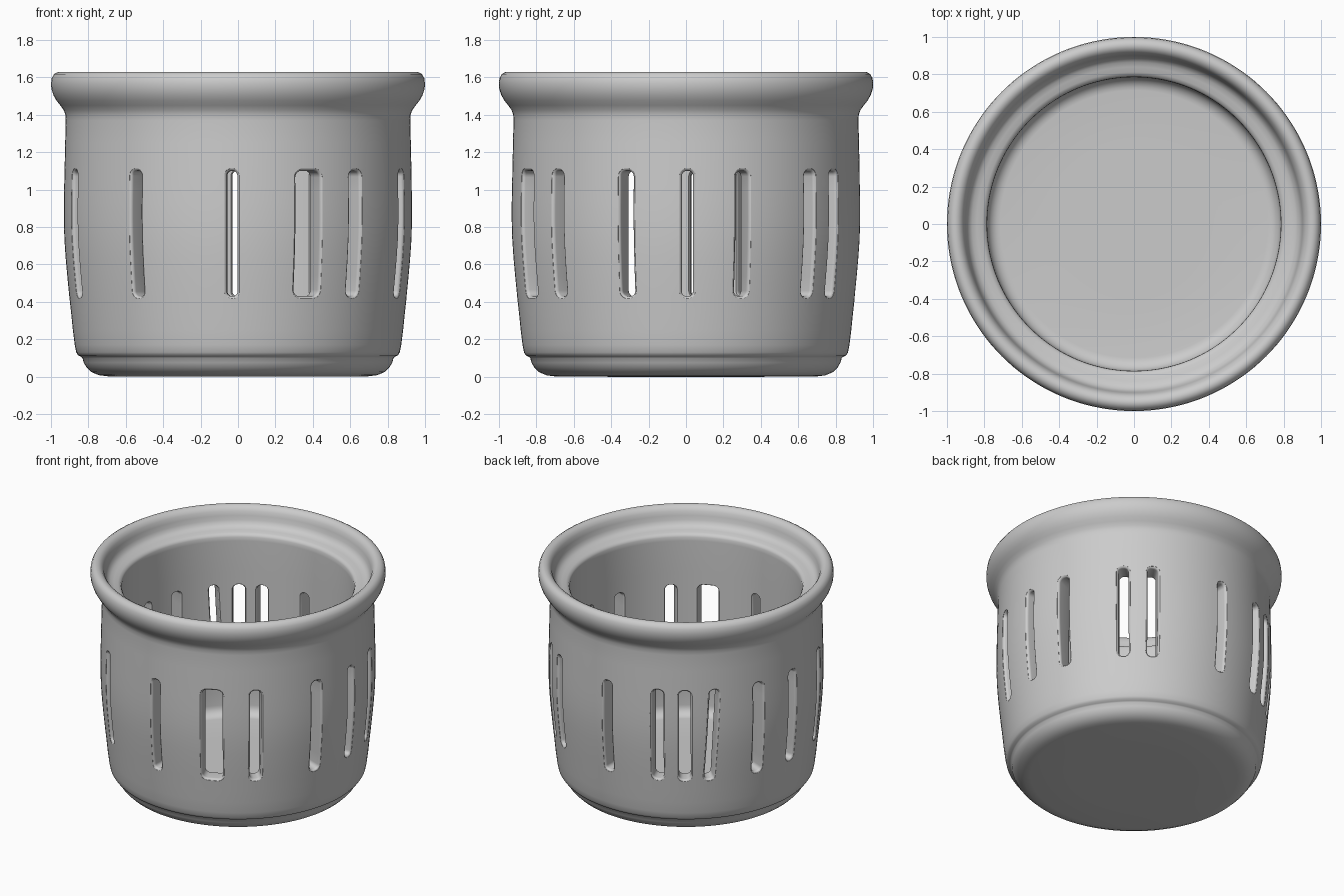
import bpy, bmesh, math
from mathutils import Vector, Matrix

cube = bpy.data.objects.get("Cube")
if cube:
    bpy.data.objects.remove(cube, do_unlink=True)

# Material
grey = bpy.data.materials.new("plain grey")
grey.use_nodes = True
COLOR = (0.6, 0.6, 0.6, 1)
grey.diffuse_color = COLOR
grey.node_tree.nodes["Principled BSDF"].inputs["Base Color"].default_value = COLOR

INNER = 0.785                       # inside wall radius
SLOT_LOW, SLOT_HIGH = 0.43, 1.10    # slot ends

# Wall profile (radius, height): underside, foot, bulging side, flared rim
foot = [(0, 0), (0.4, 0), (0.70, 0.002), (0.745, 0.008), (0.785, 0.025), (0.81, 0.05),
        (0.825, 0.075), (0.832, 0.10), (0.84, 0.107), (0.855, 0.114)]
side = [(0.865, 0.13), (0.873, 0.17), (0.883, 0.25), (0.892, 0.34), (0.902, 0.43),
        (0.912, 0.53), (0.921, 0.63), (0.928, 0.73), (0.931, 0.83), (0.931, 0.93),
        (0.929, 1.03), (0.927, 1.12), (0.924, 1.25), (0.921, 1.37)]
rim = [(0.923, 1.40), (0.932, 1.425), (0.95, 1.45), (0.97, 1.475), (0.987, 1.505),
       (0.997, 1.535), (1.0, 1.565), (0.996, 1.595), (0.984, 1.617), (0.965, 1.628),
       (0.945, 1.628), (0.925, 1.617), (0.91, 1.595), (0.902, 1.565), (0.896, 1.535),
       (0.884, 1.51), (0.865, 1.495), (0.84, 1.488), (0.812, 1.482), (0.794, 1.474),
       (0.786, 1.458)]
inside = [(INNER, z) for z in (1.43, 1.2, 1.0, 0.75, 0.5, 0.3)]
FLOOR, FILLET = 0.135, 0.07
inside += [(INNER - FILLET * (1 - math.cos(a)), FLOOR + FILLET * (1 - math.sin(a)))
           for a in (math.radians(15 * i) for i in range(7))]
inside += [(0.4, FLOOR), (0, FLOOR)]


def new_object(name, bm):
    bmesh.ops.recalc_face_normals(bm, faces=bm.faces)
    mesh = bpy.data.meshes.new(name)
    bm.to_mesh(mesh)
    bm.free()
    obj = bpy.data.objects.new(name, mesh)
    bpy.context.collection.objects.link(obj)
    mesh.materials.append(grey)
    return obj


def lathe(name, profile, steps):
    bm = bmesh.new()
    verts = [bm.verts.new((r, 0, z)) for r, z in profile]
    edges = [bm.edges.new(pair) for pair in zip(verts, verts[1:])]
    bmesh.ops.spin(bm, geom=verts + edges, cent=(0, 0, 0), axis=(0, 0, 1),
                   angle=math.tau, steps=steps, use_duplicate=False)
    bmesh.ops.remove_doubles(bm, verts=bm.verts, dist=1e-5)
    return new_object(name, bm)


def wall_radius(z):
    for (r0, z0), (r1, z1) in zip(side, side[1:]):
        if z0 <= z <= z1:
            return r0 + (r1 - r0) * (z - z0) / (z1 - z0)
    return side[-1][0]


def slot_outline(half, grow):
    """Rounded upright slot as (sideways, height) points."""
    corner = min(half * 0.85, 0.035) + grow
    w = half + grow - corner
    mid, h = (SLOT_LOW + SLOT_HIGH) / 2, (SLOT_HIGH - SLOT_LOW) / 2 + grow - corner
    pts = []
    for q, (sx, sz) in enumerate(((1, 1), (-1, 1), (-1, -1), (1, -1))):
        for i in range(6):
            a = math.pi / 2 * (q + i / 5)
            pts.append((sx * w + corner * math.cos(a), mid + sz * h + corner * math.sin(a)))
        if q in (0, 2):
            continue
        # extra points down the long sides so they follow the bulge
        x = sx * (w + corner)
        pts += [(x, mid + sz * h * (1 - 2 * i / 8)) for i in range(1, 8)]
    return pts


def add_slot(bm, angle, half, lean=0.0, soft=0.02):
    """Cutter that widens where it meets the outer and inner wall."""
    arc = [math.radians(a) for a in (68, 50, 32, 15, 0)]
    outer = [(soft * (1 - math.sin(a)), soft * (1 - math.cos(a))) for a in arc]
    sections = [(True, -0.04, soft)] + [(True, d, g) for d, g in outer]
    sections += [(False, d, g * 0.6) for d, g in reversed(outer)] + [(False, -0.04, soft * 0.6)]
    turn = Matrix.Rotation(math.radians(angle), 3, 'Z')
    rings = []
    for is_outer, depth, grow in sections:
        ring = []
        for w, z in slot_outline(half, grow):
            r = wall_radius(z) - depth if is_outer else INNER + depth
            w += lean * (z - 0.765) / 0.335
            ring.append(bm.verts.new(turn @ Vector((math.sqrt(r * r - w * w), w, z))))
        rings.append(ring)
    for a, b in zip(rings, rings[1:]):
        for i in range(len(a)):
            j = (i + 1) % len(a)
            bm.faces.new((a[i], a[j], b[j], b[i]))
    bm.faces.new(rings[0])
    bm.faces.new(rings[-1])


# Basket body
body = lathe("slotted_basket", foot + side + rim + inside, 144)

# Slots around the wall: (angle, half width, lean)
slots = [(-126, 0.03, 0), (-92, 0.028, 0), (-66, 0.07, 0), (-47.5, 0.037, 0),
         (-20, 0.035, 0), (0.5, 0.03, 0), (19, 0.035, 0), (45.5, 0.035, 0),
         (58, 0.035, 0), (90, 0.03, 0), (113, 0.037, 0), (124.5, 0.04, 0),
         (136, 0.03, 0.017), (157, 0.035, 0), (176, 0.033, 0), (200, 0.035, 0)]
bm = bmesh.new()
for angle, half, lean in slots:
    add_slot(bm, angle, half, lean)
cutter = new_object("slot_cutter", bm)
cutter.hide_render = True

cut = body.modifiers.new("slots", 'BOOLEAN')
cut.operation = 'DIFFERENCE'
cut.solver = 'EXACT'
cut.object = cutter

bpy.ops.object.select_all(action='DESELECT')
body.select_set(True)
bpy.context.view_layer.objects.active = body
bpy.ops.object.modifier_apply(modifier=cut.name)
bpy.data.objects.remove(cutter, do_unlink=True)
bpy.ops.object.shade_smooth_by_angle(angle=math.radians(45))
